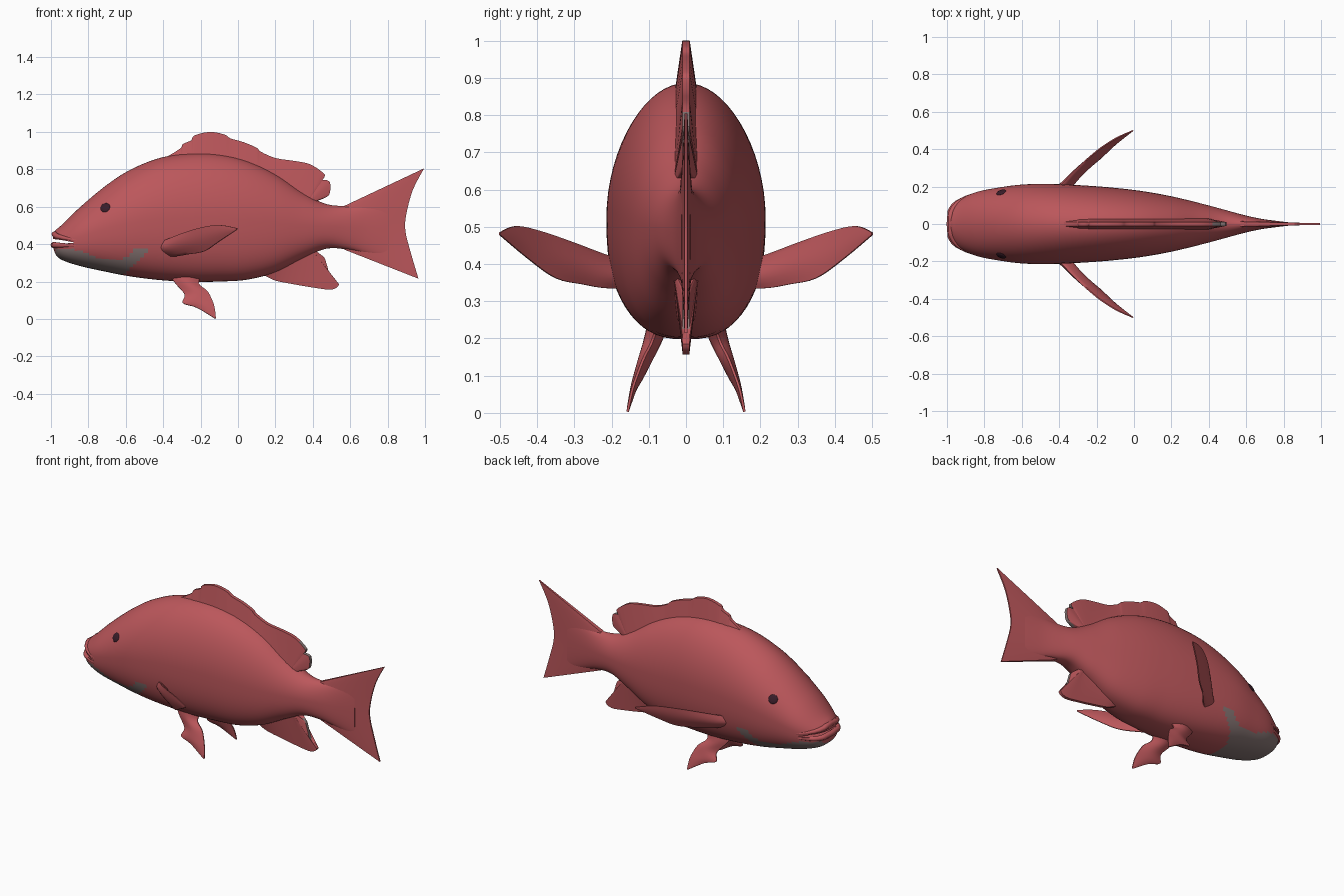
import bpy, bmesh, math
from mathutils import Vector

if "Cube" in bpy.data.objects:
    bpy.data.objects.remove(bpy.data.objects["Cube"])


def material(name, rgb):
    m = bpy.data.materials.new(name)
    m.diffuse_color = (*rgb, 1)
    m.use_nodes = True
    m.node_tree.nodes["Principled BSDF"].inputs["Base Color"].default_value = m.diffuse_color
    return m


RED = material("coral red", (0.50, 0.095, 0.105))
GREY = material("throat grey", (0.25, 0.185, 0.18))
DARK = material("eye dark", (0.04, 0.012, 0.022))


def smooth(points, n):
    """Catmull-Rom samples through points of any dimension."""
    out, last = [], len(points) - 1
    for i in range(last):
        a, b, c, d = (points[max(0, min(last, i + k))] for k in (-1, 0, 1, 2))
        for j in range(n):
            t = j / n
            out.append(tuple(0.5 * (2 * q + (r - p) * t + (2 * p - 5 * q + 4 * r - s) * t * t
                                    + (3 * q - p - 3 * r + s) * t ** 3)
                             for p, q, r, s in zip(a, b, c, d)))
    return out + [tuple(points[-1])]


def lerp_table(table, x):
    for a, b in zip(table, table[1:]):
        if a[0] <= x <= b[0]:
            t = (x - a[0]) / max(b[0] - a[0], 1e-6)
            return [p + (q - p) * t for p, q in zip(a[1:], b[1:])]
    return list(table[0][1:] if x < table[0][0] else table[-1][1:])


def finish(name, bm, mats, angle=50):
    bmesh.ops.remove_doubles(bm, verts=bm.verts, dist=1e-5)
    bmesh.ops.recalc_face_normals(bm, faces=bm.faces)
    me = bpy.data.meshes.new(name)
    bm.to_mesh(me)
    bm.free()
    ob = bpy.data.objects.new(name, me)
    bpy.context.collection.objects.link(ob)
    for m in mats:
        me.materials.append(m)
    shade(ob, angle)
    return ob


def shade(ob, angle=50):
    bpy.ops.object.select_all(action='DESELECT')
    ob.select_set(True)
    bpy.context.view_layer.objects.active = ob
    bpy.ops.object.shade_smooth_by_angle(angle=math.radians(angle))


# Body: stations of x, top, bottom, half width
BODY = smooth([(-0.99, .455, .39, .035), (-0.975, .475, .345, .085), (-0.94, .505, .315, .125),
               (-0.845, .597, .283, .170), (-0.71, .71, .253, .197), (-0.58, .795, .228, .212),
               (-0.42, .86, .208, .213), (-0.25, .885, .198, .205), (-0.1, .88, .2, .193),
               (0.05, .845, .21, .175), (0.2, .775, .25, .148), (0.35, .675, .325, .112),
               (0.47, .615, .375, .08), (0.58, .605, .372, .05), (0.68, .62, .35, .028),
               (0.8, .65, .32, .012)], 8)


def exponent(k):
    return 1.95 if k >= 0 else 2.6


def surface_y(x, z):
    top, bot, w = lerp_table(BODY, x)
    k = (z - (top + bot) / 2) / ((top - bot) / 2)
    n = exponent(k)
    return w * max(0, 1 - abs(k) ** n) ** (1 / n)


def spow(v, p):
    return math.copysign(abs(v) ** p, v)


# Grey throat: upper limit along x, and a slanted rear limit
THROAT = [(-0.97, .375), (-0.86, .37), (-0.75, .325), (-0.66, .31), (-0.58, .335),
          (-0.54, .38), (-0.47, .392)]


def is_throat(c):
    return -0.975 < c.x < min(-0.475, -0.6 + 1.1 * (c.z - .25)) and c.z < lerp_table(THROAT, c.x)[0]


SIDES = 64
bm = bmesh.new()
rings = []
for x, top, bot, w in BODY:
    ring = []
    for i in range(SIDES):
        a = 2 * math.pi * i / SIDES
        p = 2 / exponent(math.sin(a))
        ring.append(bm.verts.new((x, w * spow(math.cos(a), p),
                                  (top + bot) / 2 + (top - bot) / 2 * spow(math.sin(a), p))))
    rings.append(ring)
for r, s in zip(rings, rings[1:]):
    for i in range(SIDES):
        j = (i + 1) % SIDES
        f = bm.faces.new((r[i], r[j], s[j], s[i]))
        f.material_index = int(is_throat(f.calc_center_median()))
bm.faces.new(rings[0])
bm.faces.new(rings[-1])
body = finish("body", bm, [RED, GREY])

# Mouth slit cut through the snout
bm = bmesh.new()
slit = [(-1.1, .407), (-1.1, .442), (-0.94, .421), (-0.87, .408), (-0.94, .402)]
near = [bm.verts.new((x, -.3, z)) for x, z in slit]
far = [bm.verts.new((x, .3, z)) for x, z in slit]
bm.faces.new(near)
bm.faces.new(far)
for i in range(5):
    bm.faces.new((near[i], near[i - 1], far[i - 1], far[i]))
cutter = finish("mouth_cutter", bm, [RED])
cutter.hide_render = True
mod = body.modifiers.new("mouth", 'BOOLEAN')
mod.operation, mod.object, mod.solver = 'DIFFERENCE', cutter, 'EXACT'
bpy.context.view_layer.objects.active = body
bpy.ops.object.modifier_apply(modifier="mouth")
bpy.data.objects.remove(cutter)
shade(body)

# Lips: tapered tubes round the jaws
for name, z0, z1, front in (("upper_lip", .452, .42, -.975), ("lower_lip", .395, .393, -.985)):
    side = []
    for i in range(7):
        t = i / 6
        x = -.86 - .12 * math.sin(t * math.pi / 2)
        z = z1 + (z0 - z1) * t
        side.append((x, surface_y(x, z) - .006, z))
    path = side + [(front, 0, z0)] + [(x, -y, z) for x, y, z in reversed(side)]
    cu = bpy.data.curves.new(name, 'CURVE')
    cu.dimensions, cu.bevel_depth, cu.bevel_resolution, cu.use_fill_caps = '3D', .017, 3, True
    sp = cu.splines.new('POLY')
    sp.points.add(len(path) - 1)
    for k, (pt, co) in enumerate(zip(sp.points, path)):
        pt.co = (*co, 1)
        pt.radius = .35 + .65 * math.sin(math.pi * k / (len(path) - 1))
    cu.materials.append(RED)
    bpy.context.collection.objects.link(bpy.data.objects.new(name, cu))


def fin(name, edge_a, edge_b, side, thick, n=4, rows=8, rim=None):
    """Solid blade between two edges; thick(u, v) is its half thickness along side."""
    A, B = smooth(edge_a, n), smooth(edge_b, n)
    side = Vector(side).normalized()
    bm = bmesh.new()
    sheets = []
    for s in (1, -1):
        sheets.append([[bm.verts.new(Vector(a).lerp(Vector(b), v / rows)
                                     + side * s * thick(i / (len(A) - 1), v / rows))
                        for v in range(rows + 1)] for i, (a, b) in enumerate(zip(A, B))])
    P, Q = sheets
    for g in sheets:
        for r, s in zip(g, g[1:]):
            for v in range(rows):
                bm.faces.new((r[v], r[v + 1], s[v + 1], s[v]))
    border = ([(i, 0) for i in range(len(A))] + [(len(A) - 1, v) for v in range(1, rows + 1)]
              + [(i, rows) for i in range(len(A) - 2, -1, -1)] + [(0, v) for v in range(rows - 1, 0, -1)])
    for (i, v), (j, w) in zip(border, border[1:] + border[:1]):
        f = bm.faces.new((P[i][v], P[j][w], Q[j][w], Q[i][v]))
        if rim and rim(f.calc_center_median()):
            f.material_index = 1
    return finish(name, bm, [RED, GREY])


def flat(points):
    return [(x, 0, z) for x, z in points]


# Dorsal fin with its notched crest and rounded rear lobe
crest = [(-.40, .855), (-.31, .91), (-.295, .935), (-.25, .955), (-.235, .98), (-.15, 1.0), (-.07, .985),
         (-.04, .965), (.03, .945), (.1, .915), (.12, .895), (.2, .86), (.3, .845), (.39, .825),
         (.465, .77), (.445, .745), (.49, .735), (.49, .67), (.46, .645), (.39, .62)]
root = []
for x, z in crest:
    bx = min(x, .36)
    root.append((bx, lerp_table(BODY, bx)[0] - .06))
fin("dorsal_fin", flat(root), flat(crest), (0, 1, 0),
    lambda u, v: .036 - .026 * v, n=3, rim=lambda c: c.x > .43 and c.z > .64)

# Anal fin
lower = [(.09, .225), (.13, .235), (.2, .205), (.3, .185), (.4, .168), (.5, .157), (.54, .185),
         (.495, .225), (.475, .29), (.455, .335), (.40, .355)]
root = []
for x, z in lower:
    bx = min(x, .38)
    root.append((bx, lerp_table(BODY, bx)[1] + .05))
fin("anal_fin", flat(root), flat(lower), (0, 1, 0),
    lambda u, v: .036 - .027 * v, rim=lambda c: c.x > .44 and c.z > .22)

# Tail fin, forked
fin("tail_fin", flat([(.57, .605), (.56, .56), (.56, .52), (.56, .47), (.56, .42), (.57, .37)]),
    flat([(.995, .805), (.935, .69), (.9, .56), (.895, .47), (.925, .35), (.965, .215)]), (0, 1, 0),
    lambda u, v: .004 + .024 * (1 - v) * (.35 + .65 * math.sin(math.pi * u)))

# Paired fins and eyes, one per side
for s, tag in ((-1, "right"), (1, "left")):
    def pair(points):
        return [(x, s * y, z) for x, y, z in points]

    fin("pectoral_fin_" + tag,
        pair([(-.43, .16, .41), (-.38, .215, .425), (-.3, .3, .457), (-.2, .39, .488),
              (-.1, .457, .502), (-.005, .5, .485)]),
        pair([(-.40, .14, .335), (-.33, .215, .335), (-.27, .275, .345), (-.18, .35, .362),
              (-.1, .425, .415), (-.005, .5, .478)]), (.75, -.66 * s, 0),
        lambda u, v: .003 + .03 * (1 - u) * math.sin(math.pi * v))

    fin("pelvic_fin_" + tag,
        pair([(-.37, .075, .24), (-.335, .09, .19), (-.285, .11, .13), (-.295, .128, .085),
              (-.22, .14, .06), (-.125, .157, .003)]),
        pair([(-.19, .075, .24), (-.21, .092, .19), (-.165, .112, .15), (-.14, .13, .105),
              (-.125, .145, .06), (-.118, .157, .003)]), (0, 1, .3 * s),
        lambda u, v: .003 + .026 * (1 - u) * math.sin(math.pi * v))

    ex, ez, h = -.71, .595, .01
    normal = Vector((-(surface_y(ex + h, ez) - surface_y(ex - h, ez)) / (2 * h), 1,
                     -(surface_y(ex, ez + h) - surface_y(ex, ez - h)) / (2 * h))).normalized()
    normal.y *= s
    bm = bmesh.new()
    bmesh.ops.create_uvsphere(bm, u_segments=16, v_segments=8, radius=.027)
    bmesh.ops.scale(bm, vec=(1, 1, .25), verts=bm.verts)
    eye = finish("eye_" + tag, bm, [DARK])
    eye.location = (ex, s * surface_y(ex, ez), ez)
    eye.rotation_euler = normal.to_track_quat('Z', 'Y').to_euler()
